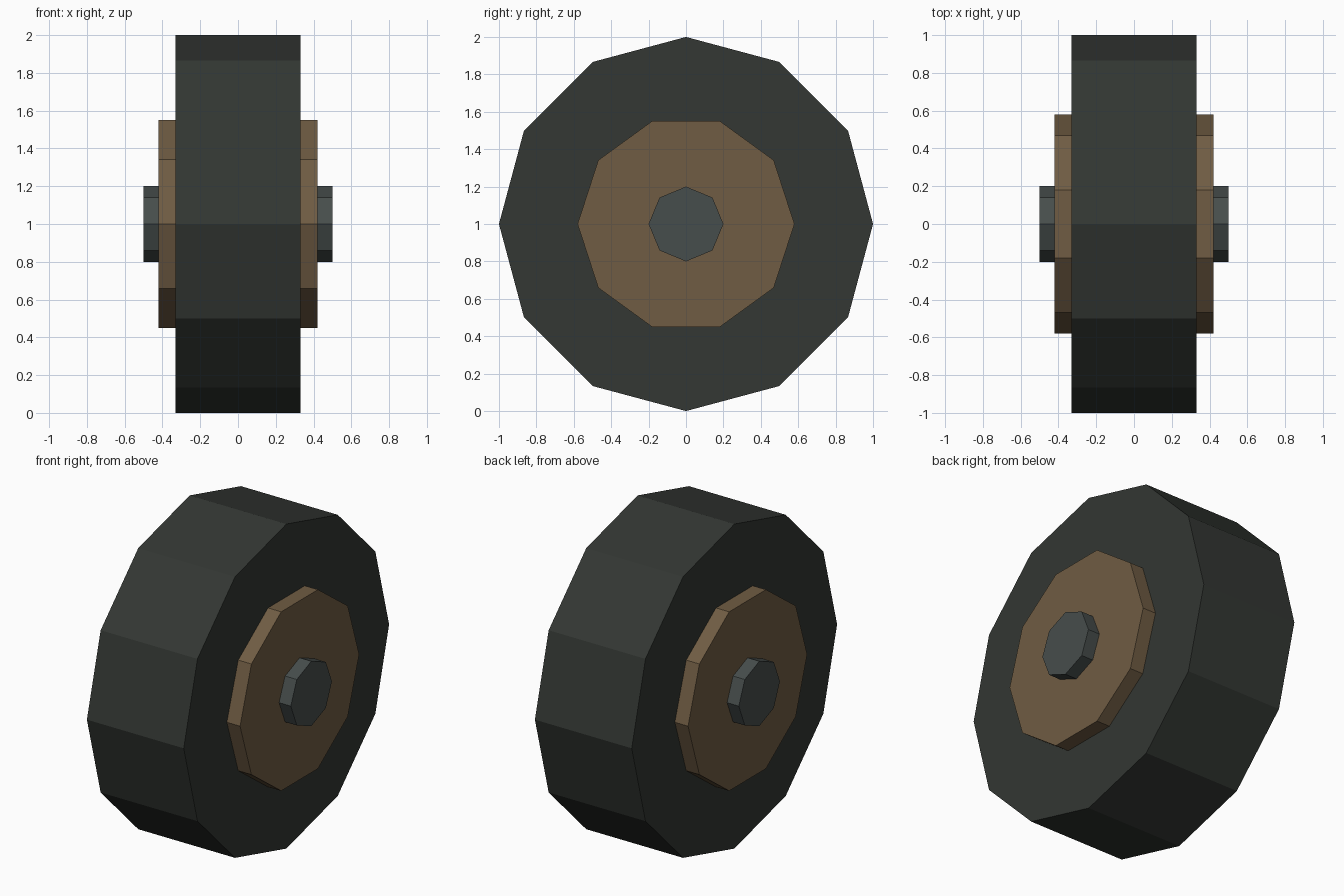
import bpy, bmesh
from math import cos, sin, tau

if "Cube" in bpy.data.objects:
    bpy.data.objects.remove(bpy.data.objects["Cube"])


def material(name, rgb):
    m = bpy.data.materials.new(name)
    m.diffuse_color = (*rgb, 1.0)
    m.use_nodes = True
    m.node_tree.nodes["Principled BSDF"].inputs["Base Color"].default_value = m.diffuse_color
    return m


def prism(name, sides, radius, half_width, mat):
    """Flat-sided prism along x, centred on the wheel axis, first corner on +y."""
    bm = bmesh.new()
    ring = [bm.verts.new((-half_width,
                          radius * cos(tau * i / sides),
                          1 + radius * sin(tau * i / sides))) for i in range(sides)]
    face = bm.faces.new(ring)
    ext = bmesh.ops.extrude_face_region(bm, geom=[face], use_keep_orig=True)
    verts = [g for g in ext["geom"] if isinstance(g, bmesh.types.BMVert)]
    bmesh.ops.translate(bm, verts=verts, vec=(2 * half_width, 0, 0))
    bmesh.ops.recalc_face_normals(bm, faces=bm.faces)
    mesh = bpy.data.meshes.new(name)
    bm.to_mesh(mesh)
    bm.free()
    mesh.materials.append(mat)
    obj = bpy.data.objects.new(name, mesh)
    bpy.context.collection.objects.link(obj)
    return obj


rubber = material("rubber", (0.033, 0.038, 0.033))
tan = material("tan_hub", (0.16, 0.107, 0.056))
steel = material("dark_steel", (0.062, 0.075, 0.072))

# Tyre, hub and axle, each sticking out further on both sides
prism("tyre", 12, 1.0, 0.33, rubber)
prism("hub", 10, 0.58, 0.42, tan)
prism("axle", 8, 0.20, 0.50, steel)
